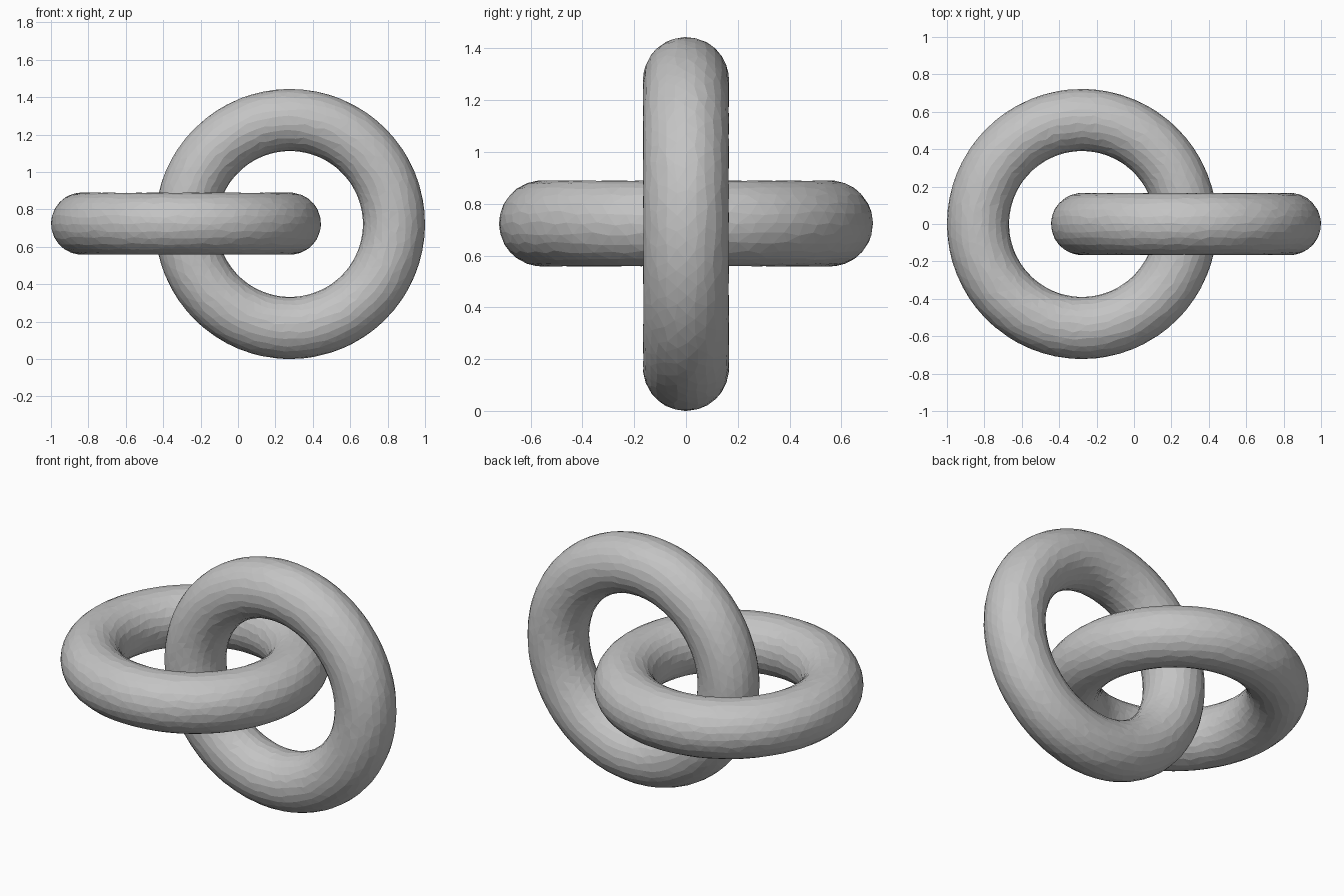
import bpy
import bmesh
import math
import random
from mathutils import Matrix, Vector

cube = bpy.data.objects.get("Cube")
if cube:
    bpy.data.objects.remove(cube, do_unlink=True)

random.seed(4)
MAJOR, MINOR = 0.556, 0.166   # ring radius and tube radius
SEGMENTS, SIDES = 64, 26

grey = bpy.data.materials.new("light_grey")
grey.use_nodes = True
colour = (0.55, 0.55, 0.55, 1.0)
grey.diffuse_color = colour
grey.node_tree.nodes["Principled BSDF"].inputs["Base Color"].default_value = colour


def make_ring(name, centre, tilt):
    """Triangulated torus whose points slide slightly along its surface."""
    bm = bmesh.new()
    rows = []
    for i in range(SEGMENTS):
        row = []
        for j in range(SIDES):
            a = 2 * math.pi * (i + 0.5 * (j % 2) + random.uniform(-0.2, 0.2)) / SEGMENTS
            b = 2 * math.pi * (j + random.uniform(-0.2, 0.2)) / SIDES
            r = MAJOR + MINOR * math.cos(b)
            row.append(bm.verts.new(Vector((r * math.cos(a), r * math.sin(a),
                                            MINOR * math.sin(b)))))
        rows.append(row)
    for i in range(SEGMENTS):
        n = (i + 1) % SEGMENTS
        for j in range(SIDES):
            k = (j + 1) % SIDES
            p, q, s, t = rows[i][j], rows[n][j], rows[n][k], rows[i][k]
            # alternate the diagonal so the triangles stay even
            if j % 2 == 0:
                bm.faces.new((p, q, t))
                bm.faces.new((q, s, t))
            else:
                bm.faces.new((p, q, s))
                bm.faces.new((p, s, t))
    bmesh.ops.transform(bm, matrix=Matrix.Rotation(tilt, 4, 'X'), verts=bm.verts)
    bmesh.ops.recalc_face_normals(bm, faces=bm.faces)
    mesh = bpy.data.meshes.new(name)
    bm.to_mesh(mesh)
    bm.free()
    mesh.materials.append(grey)
    ring = bpy.data.objects.new(name, mesh)
    ring.location = centre
    bpy.context.collection.objects.link(ring)


# Two interlocked rings: one upright, one lying flat
make_ring("upright_ring", (0.278, 0, 0.722), math.pi / 2)
make_ring("flat_ring", (-0.278, 0, 0.724), 0)
